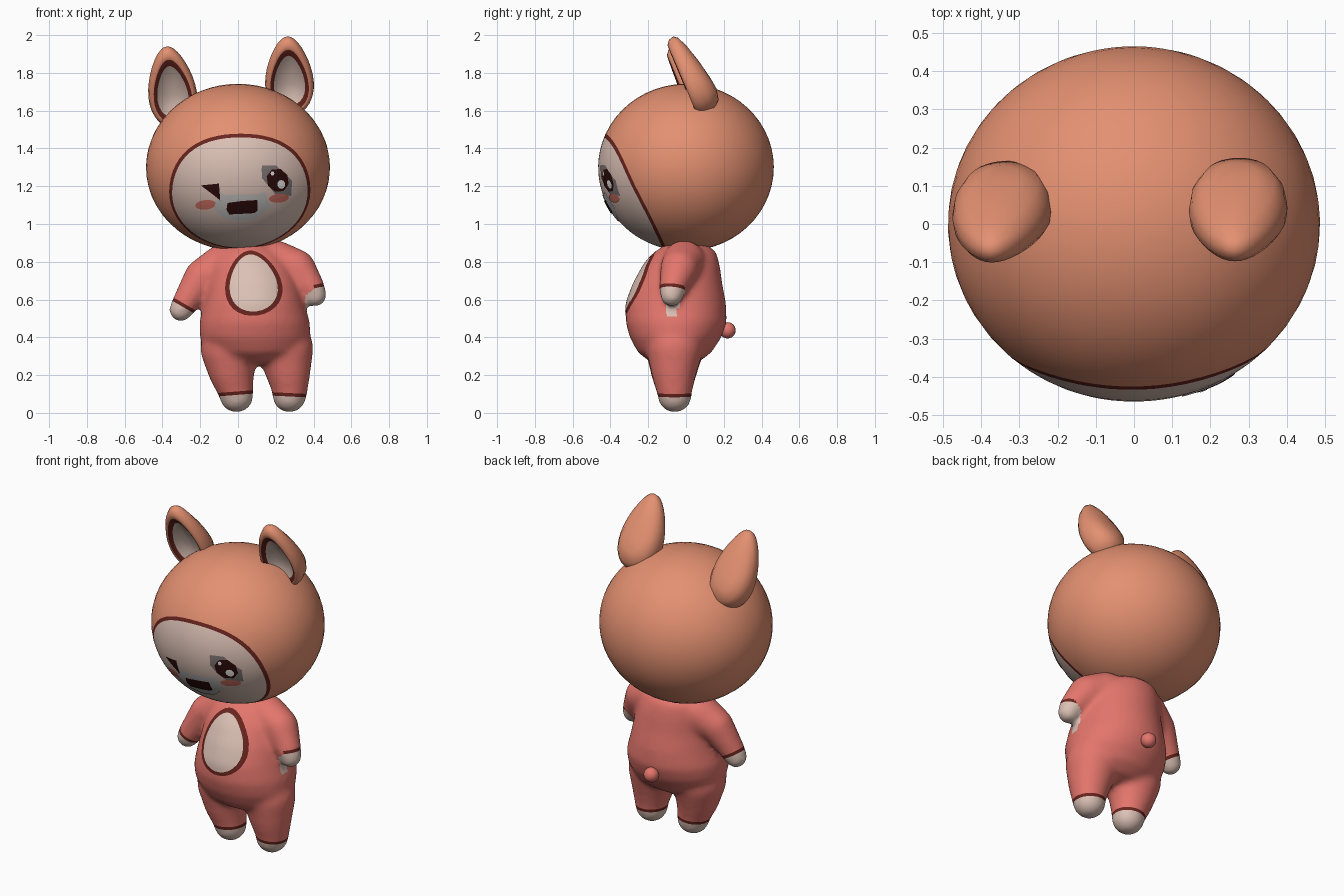
import bpy, bmesh, math
from math import sin, cos, pi, radians
from mathutils import Vector, Matrix
from mathutils.bvhtree import BVHTree

cube = bpy.data.objects.get("Cube")
if cube:
    bpy.data.objects.remove(cube, do_unlink=True)


def material(name, r, g, b):
    m = bpy.data.materials.new(name)
    m.use_nodes = True
    m.diffuse_color = (r, g, b, 1)
    bsdf = next(n for n in m.node_tree.nodes if n.type == "BSDF_PRINCIPLED")
    bsdf.inputs["Base Color"].default_value = (r, g, b, 1)
    bsdf.inputs["Roughness"].default_value = 0.8
    return m


ORANGE = material("orange fur", .77, .28, .165)
PINK = material("pink suit", .77, .18, .15)
CREAM = material("cream skin", .71, .53, .46)
MAROON = material("maroon trim", .14, .018, .013)
DARK = material("dark brown", .026, .003, .003)
GREY = material("eye grey", .2, .175, .17)
PALE = material("muzzle grey", .54, .51, .51)
WHITE = material("white", .88, .86, .85)
BLUSH = material("blush", .6, .16, .12)


def finish(name, bm, mats):
    mesh = bpy.data.meshes.new(name)
    bm.to_mesh(mesh)
    for m in mats:
        mesh.materials.append(m)
    for p in mesh.polygons:
        p.use_smooth = True
    ob = bpy.data.objects.new(name, mesh)
    bpy.context.collection.objects.link(ob)
    return ob


def ring_mesh(rings, bands):
    """Skin closed rings of points; bands gives the material index of each strip."""
    bm = bmesh.new()
    rows = [[bm.verts.new(p) for p in ring] for ring in rings]
    n = len(rows[0])
    for a, b, mat in zip(rows, rows[1:], bands):
        for i in range(n):
            j = (i + 1) % n
            bm.faces.new((a[i], a[j], b[j], b[i])).material_index = mat
    bmesh.ops.remove_doubles(bm, verts=bm.verts, dist=1e-5)
    bmesh.ops.recalc_face_normals(bm, faces=bm.faces)
    return bm


# Head: ellipsoid whose pole looks out of the face, so the face is a cap with fuller upper corners
def head_point(theta, phi):
    axis = Vector((.03, -.895, -.445)).normalized()
    side = axis.cross(Vector((0, 0, 1))).normalized()
    up = side.cross(axis)
    if sin(phi) > 0:
        theta += .045 * sin(2 * phi) ** 2 * sin(theta)
    d = axis * cos(theta) + (side * cos(phi) + up * sin(phi)) * sin(theta)
    return Vector((d.x * .487, d.y * .465, d.z * .442 + 1.3))


FACE, TRIM, SEG = radians(47.5), radians(50.2), 56
angles = [FACE * i / 10 for i in range(11)]
angles += [TRIM + (pi - TRIM) * i / 20 for i in range(21)]
bands = [1] * 10 + [2] + [0] * 20
head_bm = ring_mesh([[head_point(t, 2 * pi * i / SEG) for i in range(SEG)] for t in angles], bands)
head_tree = BVHTree.FromBMesh(head_bm)
finish("head", head_bm, [ORANGE, CREAM, MAROON])


# Ears: egg outline, back swelling toward the base, hollow trimmed front
def ear(name, base, tip, width):
    base, tip = Vector(base), Vector(tip)
    mid, half = (base + tip) / 2, (tip - base).length / 2
    v = (tip - base).normalized()
    n = Vector((0, -1, 0))
    n = (n - v * n.dot(v)).normalized()
    u = v.cross(n)
    # scale and depth of each ring, back to front
    steps = [(0, -.075), (.4, -.072), (.75, -.058), (.94, -.032), (1, 0), (.97, .028),
             (.88, .046), (.79, .046), (.64, .03), (.4, .005), (0, -.005)]
    rings = []
    for s, depth in steps:
        ring = []
        for i in range(32):
            a = 2 * pi * i / 32
            across = width * sin(a) * (1 - .27 * cos(a)) * s
            along = half * cos(a) * s - .05 * (1 - s)
            swell = 1.15 - .55 * along / half if depth < -.01 else 1
            ring.append(mid + u * across + v * along + n * depth * swell)
        rings.append(ring)
    bm = ring_mesh(rings, [0] * 7 + [2] + [1] * 2)
    finish(name, bm, [ORANGE, CREAM, MAROON])


ear("left_ear", (.279, .105, 1.582), (.262, -.068, 1.993), .125)
ear("right_ear", (-.325, .095, 1.515), (-.378, -.07, 1.94), .125)

# Torso: stacked ellipses given as height, centre x and y, half width and half depth
sections = [(.25, .1, -.06, 0, 0), (.27, .1, -.06, .16, .13), (.32, .1, -.06, .25, .195),
            (.4, .09, -.055, .293, .243), (.48, .088, -.052, .293, .268), (.58, .086, -.052, .266, .264),
            (.68, .083, -.043, .245, .236), (.78, .07, -.023, .22, .202), (.85, .055, -.003, .18, .165),
            (.9, .045, 0, .11, .1), (.92, .045, 0, 0, 0)]
rings = []
for z, cx, cy, rx, ry in sections:
    rings.append([(cx + rx * cos(2 * pi * i / 40), cy + ry * sin(2 * pi * i / 40), z) for i in range(40)])
body_bm = ring_mesh(rings, [0] * 10)


# Limbs: rows of balls along a path, later fused with the torso into one soft skin
def limb(path):
    for a, b in zip(path, path[1:]):
        for k in range(9):
            x, y, z, r = Vector(a).lerp(Vector(b), k / 8)
            bmesh.ops.create_icosphere(body_bm, subdivisions=3, radius=r,
                                       matrix=Matrix.Translation((x, y, z)))


limb([(-.045, -.06, .34, .155), (-.035, -.065, .22, .122), (-.015, -.062, .13, .096), (-.008, -.06, .091, .091)])
limb([(.25, -.06, .34, .15), (.265, -.065, .22, .12), (.275, -.062, .13, .096), (.272, -.06, .091, .091)])
limb([(-.08, 0, .78, .115), (-.19, -.02, .72, .096), (-.275, -.045, .59, .072), (-.303, -.05, .545, .063)])
limb([(.2, -.01, .8, .115), (.31, -.035, .765, .102), (.387, -.07, .665, .073), (.408, -.076, .622, .062)])
rough = finish("body_rough", body_bm, [])
remesh = rough.modifiers.new("fuse", "REMESH")
remesh.mode = "VOXEL"
remesh.voxel_size = .014
relax = rough.modifiers.new("relax", "SMOOTH")
relax.factor, relax.iterations = .5, 18
bpy.context.view_layer.update()
fused = rough.evaluated_get(bpy.context.evaluated_depsgraph_get())
body_bm = bmesh.new()
body_bm.from_mesh(fused.to_mesh())
fused.to_mesh_clear()
bpy.data.objects.remove(rough, do_unlink=True)
for f in body_bm.faces:
    f.material_index = 0

# Cuffs: cut a thin trim band at each wrist and ankle, bare paw beyond it
cuffs = [((-.29, -.05, .56), (-.5, 0, -.86), .09), ((.397, -.07, .652), (.25, -.08, -.96), .068),
         ((-.01, -.06, .095), (.08, 0, -1), .12), ((.27, -.06, .087), (-.05, 0, -1), .12)]
for point, normal, reach in cuffs:
    point, normal = Vector(point), Vector(normal).normalized()

    def place(face):
        """Depth past the cuff, and whether the face lies on this limb's end."""
        offset = face.calc_center_median() - point
        depth = offset.dot(normal)
        return depth, abs(depth) < .13 and (offset - normal * depth).length < reach

    for shift in (0, -.018):
        near = [f for f in body_bm.faces if place(f)[1]]
        geom = near + list({e for f in near for e in f.edges}) + list({v for f in near for v in f.verts})
        bmesh.ops.bisect_plane(body_bm, geom=geom, plane_co=point + normal * shift, plane_no=normal)
    for f in body_bm.faces:
        depth, on_limb = place(f)
        if on_limb and depth > -.018:
            f.material_index = 1 if depth > 0 else 2
body_tree = BVHTree.FromBMesh(body_bm)
finish("body", body_bm, [PINK, CREAM, MAROON])

# Tail
tail_bm = bmesh.new()
bmesh.ops.create_uvsphere(tail_bm, u_segments=20, v_segments=12, radius=.043,
                          matrix=Matrix.Translation((.08, .22, .437)))
finish("tail", tail_bm, [PINK])


# Thin plates laid on a surface from the front
def plate(name, outline, tree, lift, mat):
    pts = []
    for a, b in zip(outline, outline[1:] + outline[:1]):
        a, b = Vector(a), Vector(b)
        cuts = max(1, math.ceil((b - a).length / .02))
        pts += [a.lerp(b, k / cuts) for k in range(cuts)]
    mid = sum(pts, Vector((0, 0))) / len(pts)
    rings = []
    for s in range(9):
        ring = []
        for p in pts:
            q = mid.lerp(p, s / 8)
            hit, normal, _, _ = tree.ray_cast(Vector((q.x, -2, q.y)), Vector((0, 1, 0)))
            ring.append(hit + normal * lift)
        rings.append(ring)
    bm = ring_mesh(rings, [0] * 8)
    for f in bm.faces:
        f.normal_update()
        if f.normal.y > 0:
            f.normal_flip()
    finish(name, bm, [mat])


def oval(x, z, w, h, taper=0, tilt=0, n=32):
    out = []
    for i in range(n):
        a = 2 * pi * i / n
        u, v = w * sin(a) * (1 - taper * cos(a)), h * cos(a)
        out.append((x + u * cos(tilt) - v * sin(tilt), z + u * sin(tilt) + v * cos(tilt)))
    return out


# Belly patch
plate("belly_trim", oval(.079, .686, .147, .172, .22, .14), body_tree, .003, MAROON)
plate("belly_patch", oval(.079, .686, .122, .15, .22, .14), body_tree, .006, CREAM)

# Face
plate("muzzle", [(-.095, 1.168), (-.06, 1.155), (.1, 1.16), (.14, 1.172), (.172, 1.09), (.09, 1.025),
                 (.01, 1.012), (-.07, 1.028), (-.128, 1.085)], head_tree, .004, PALE)
plate("mouth", [(-.055, 1.115), (.02, 1.125), (.1, 1.13), (.103, 1.075), (.085, 1.062),
                (-.045, 1.055), (-.06, 1.08)], head_tree, .008, DARK)
plate("winking_eye", [(-.195, 1.205), (-.1, 1.215), (-.093, 1.127), (-.145, 1.168)], head_tree, .005, DARK)
plate("open_eye", [(.125, 1.31), (.2, 1.31), (.285, 1.23), (.28, 1.15), (.2, 1.155),
                   (.125, 1.245)], head_tree, .003, GREY)
plate("pupil", oval(.208, 1.232, .058, .064, 0, .5, 8), head_tree, .005, DARK)
plate("large_glint", oval(.226, 1.211, .021, .023, n=10), head_tree, .007, WHITE)
plate("small_glint", oval(.18, 1.268, .01, .012, n=8), head_tree, .007, WHITE)
plate("right_cheek", oval(-.17, 1.103, .055, .025, 0, .1), head_tree, .003, BLUSH)
plate("left_cheek", oval(.215, 1.138, .052, .023, 0, .1), head_tree, .004, BLUSH)
